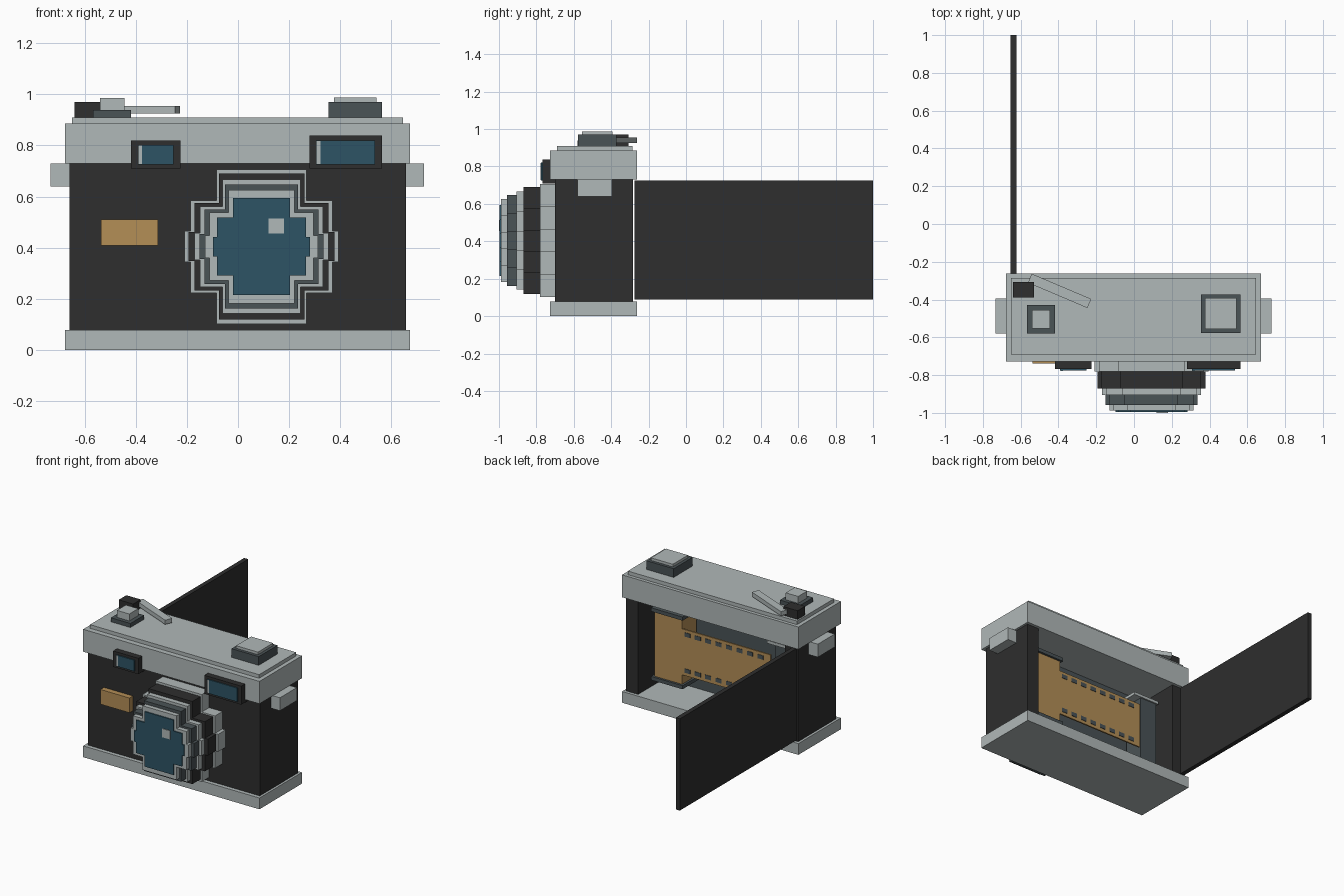
import bpy
import bmesh
from math import radians

cube = bpy.data.objects.get("Cube")
if cube:
    bpy.data.objects.remove(cube, do_unlink=True)


def material(name, rgb):
    """Flat colour given as 0-255 display values, stored linear."""
    lin = [((c / 255 + 0.055) / 1.055) ** 2.4 for c in rgb]
    m = bpy.data.materials.new(name)
    m.use_nodes = True
    m.diffuse_color = (*lin, 1)
    m.node_tree.nodes["Principled BSDF"].inputs["Base Color"].default_value = (*lin, 1)
    return m


SILVER = material("silver metal", (176, 184, 184))
BLACK = material("black leather", (46, 46, 46))
SLATE = material("slate grey", (74, 83, 86))
GLASS = material("blue glass", (45, 84, 101))
TAN = material("tan film", (180, 142, 86))


def finish(name, bm, mat):
    bmesh.ops.recalc_face_normals(bm, faces=bm.faces)
    me = bpy.data.meshes.new(name)
    bm.to_mesh(me)
    bm.free()
    me.materials.append(mat)
    ob = bpy.data.objects.new(name, me)
    bpy.context.collection.objects.link(ob)
    return ob


def box(name, mat, xs, ys, zs, turn=0):
    """Box from its x, y and z ranges, optionally turned about z."""
    bm = bmesh.new()
    bmesh.ops.create_cube(bm, size=1)
    size = [r[1] - r[0] for r in (xs, ys, zs)]
    bmesh.ops.scale(bm, vec=size, verts=bm.verts)
    ob = finish(name, bm, mat)
    ob.location = [(r[0] + r[1]) / 2 for r in (xs, ys, zs)]
    ob.rotation_euler.z = radians(turn)
    return ob


LENS_X, LENS_Z = 0.092, 0.404
STEPS = [(1, 0.2), (0.92, 0.2), (0.92, 0.6), (0.585, 0.6), (0.585, 1)]


def stepped_disc(name, mat, radius, front, back):
    """Blocky round slab: stepped quarter outline mirrored to four quadrants."""
    back_steps = STEPS[::-1]
    outline = STEPS + [(-x, z) for x, z in back_steps]
    outline += [(-x, -z) for x, z in STEPS] + [(x, -z) for x, z in back_steps]
    bm = bmesh.new()
    face = bm.faces.new([bm.verts.new((LENS_X + radius * x, front, LENS_Z + radius * z))
                         for x, z in outline])
    new = bmesh.ops.extrude_face_region(bm, geom=[face])["geom"]
    bmesh.ops.translate(bm, vec=(0, back - front, 0),
                        verts=[v for v in new if isinstance(v, bmesh.types.BMVert)])
    return finish(name, bm, mat)


# Body shell, open at the back
box("front_wall", BLACK, (-0.66, 0.657), (-0.70, -0.59), (0.075, 0.73))
box("left_wall", BLACK, (0.565, 0.657), (-0.59, -0.283), (0.075, 0.73))
box("right_wall", BLACK, (-0.66, -0.56), (-0.59, -0.283), (0.075, 0.73))
box("chamber_lining", SLATE, (-0.56, 0.565), (-0.59, -0.57), (0.075, 0.73))
box("base_plate", SILVER, (-0.677, 0.673), (-0.727, -0.262), (0, 0.078))
box("top_cover", SILVER, (-0.677, 0.673), (-0.727, -0.262), (0.73, 0.885))
box("top_step", SILVER, (-0.65, 0.645), (-0.69, -0.285), (0.88, 0.91))
box("back_door", BLACK, (-0.653, -0.622), (-0.276, 1), (0.09, 0.725))
box("right_strap_lug", SILVER, (-0.733, -0.65), (-0.58, -0.395), (0.64, 0.73))
box("left_strap_lug", SILVER, (0.65, 0.727), (-0.58, -0.395), (0.64, 0.73))

# Lens: stacked stepped rings
rings = [("lens_mount", SILVER, 0.302, -0.78), ("focus_ring", BLACK, 0.286, -0.87),
         ("middle_ring", SILVER, 0.262, -0.905), ("aperture_ring", SLATE, 0.243, -0.957),
         ("front_ring", SILVER, 0.222, -0.988), ("lens_glass", GLASS, 0.19, -0.996)]
back = -0.69
for name, mat, radius, front in rings:
    stepped_disc(name, mat, radius, front, back)
    back = front
box("lens_glint", SILVER, (0.12, 0.18), (-1, -0.995), (0.455, 0.515))

# Front windows and name plate
for name, x0, x1, top in (("rangefinder", -0.418, -0.225, 0.82),
                          ("viewfinder", 0.28, 0.563, 0.838)):
    box(name + "_frame", BLACK, (x0, x1), (-0.768, -0.70), (0.71, top))
    box(name + "_glass", GLASS, (x0 + 0.026, x1 - 0.027), (-0.775, -0.767), (0.725, top - 0.018))
    box(name + "_glint", SILVER, (x0 + 0.028, x0 + 0.042), (-0.777, -0.77), (0.727, top - 0.02))
box("front_plate", TAN, (-0.537, -0.314), (-0.738, -0.69), (0.408, 0.51))

# Top controls
box("shutter_base", SLATE, (-0.567, -0.418), (-0.58, -0.43), (0.905, 0.938))
box("shutter_button", SILVER, (-0.54, -0.445), (-0.553, -0.455), (0.938, 0.986))
box("lever_pivot", BLACK, (-0.64, -0.53), (-0.39, -0.307), (0.905, 0.97))
box("advance_lever", SILVER, (-0.565, -0.223), (-0.38, -0.328), (0.925, 0.955), turn=-23)
box("rewind_base", SLATE, (0.355, 0.563), (-0.578, -0.372), (0.905, 0.97))
box("rewind_cap", SILVER, (0.375, 0.543), (-0.557, -0.392), (0.97, 0.988))

# Film cartridge and take-up spool
box("film_cartridge", TAN, (0.3, 0.512), (-0.545, -0.385), (0.18, 0.63))
box("take_up_spool", SLATE, (-0.53, -0.4), (-0.55, -0.41), (0.17, 0.64))
for end, z in (("lower", 0.155), ("upper", 0.63)):
    box(end + "_cartridge_cap", SLATE, (0.285, 0.527), (-0.56, -0.37), (z, z + 0.025))
    box(end + "_spool_flange", SILVER, (-0.54, -0.34), (-0.56, -0.4), (z, z + 0.02))

# Film strip with two rows of sprocket holes
box("film_strip", TAN, (-0.375, 0.3), (-0.397, -0.387), (0.245, 0.563))
for row, z in (("lower", 0.28), ("upper", 0.53)):
    for i in range(8):
        x = 0.26 - 0.08 * i
        box(f"{row}_sprocket_hole_{i + 1}", SLATE, (x - 0.022, x + 0.022),
            (-0.39, -0.384), (z - 0.014, z + 0.014))
